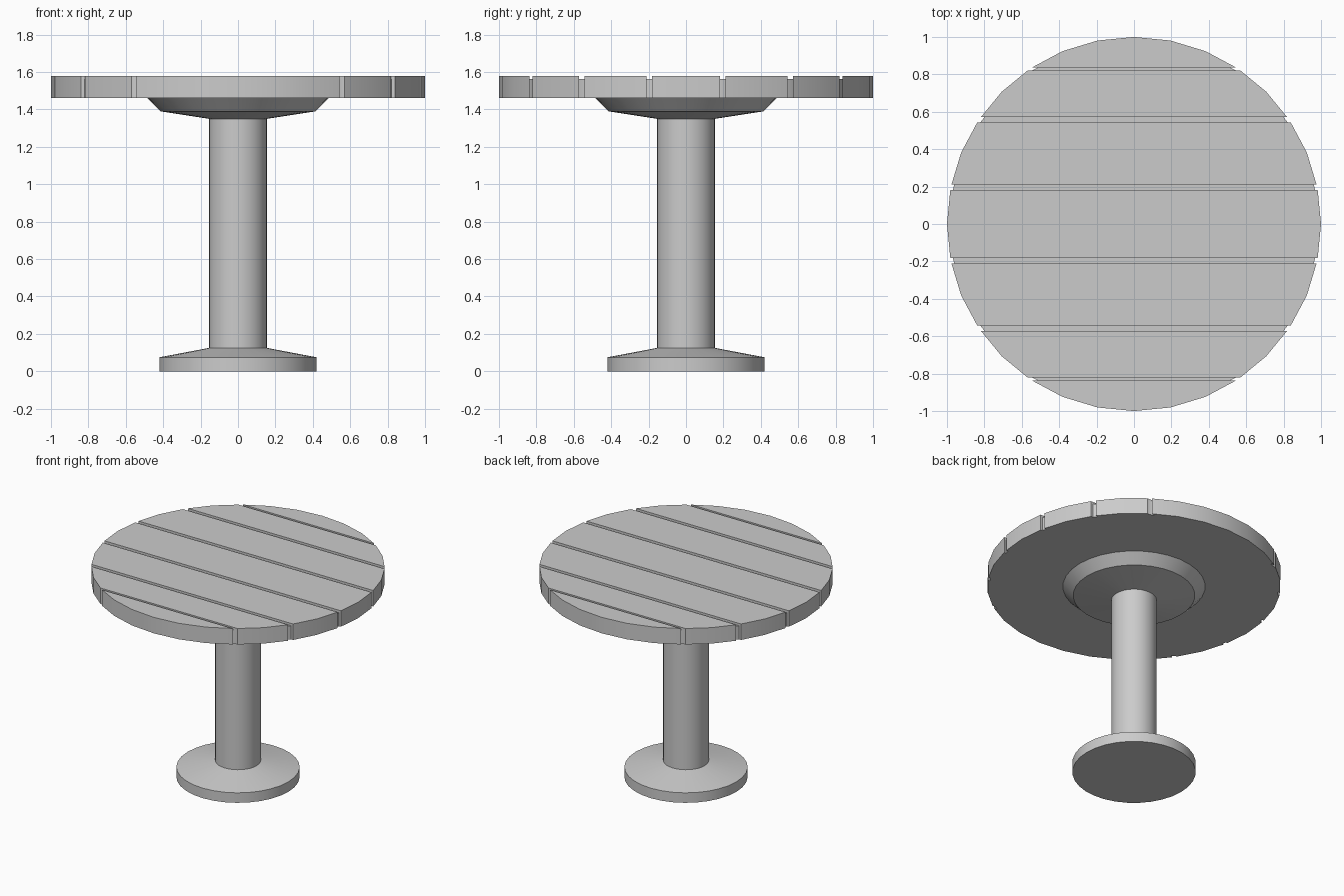
import bpy, bmesh
from math import cos, sin, pi

if "Cube" in bpy.data.objects:
    bpy.data.objects.remove(bpy.data.objects["Cube"])

SIDES = 32
TOP_Z, UNDER_Z, FLOOR_Z = 1.58, 1.46, 1.562


def finish(name, bm):
    bmesh.ops.recalc_face_normals(bm, faces=bm.faces[:])
    me = bpy.data.meshes.new(name)
    bm.to_mesh(me)
    bm.free()
    ob = bpy.data.objects.new(name, me)
    bpy.context.collection.objects.link(ob)
    return ob


def lathe(name, profile, cap_top=True):
    """Closed-bottom revolved shape from (radius, z) points, bottom to top."""
    bm = bmesh.new()
    rings = [[bm.verts.new((r * cos(2 * pi * k / SIDES), r * sin(2 * pi * k / SIDES), z))
              for k in range(SIDES)] for r, z in profile]
    for a, b in zip(rings, rings[1:]):
        for k in range(SIDES):
            n = (k + 1) % SIDES
            bm.faces.new((a[k], a[n], b[n], b[k]))
    bm.faces.new(rings[0][::-1])
    if cap_top:
        bm.faces.new(rings[-1])
    return finish(name, bm)


def subtract(ob, cutter):
    bpy.context.view_layer.objects.active = ob
    mod = ob.modifiers.new("cut", 'BOOLEAN')
    mod.operation, mod.solver, mod.object = 'DIFFERENCE', 'EXACT', cutter
    bpy.ops.object.modifier_apply(modifier=mod.name)


def smooth(ob):
    bpy.ops.object.select_all(action='DESELECT')
    ob.select_set(True)
    bpy.context.view_layer.objects.active = ob
    bpy.ops.object.shade_smooth_by_angle(angle=0.5)


# Pedestal: base plate, column and flared support
pedestal = lathe("pedestal", [(0.42, 0), (0.42, 0.075), (0.155, 0.125), (0.155, 1.35),
                              (0.415, 1.39), (0.485, UNDER_Z)], cap_top=False)

# Round tabletop
tabletop = lathe("tabletop", [(1, UNDER_Z), (1, TOP_Z)])

# Plank gaps, mirrored front and back
bm = bmesh.new()
for y0, y1 in ((0.182, 0.212), (0.543, 0.572), (0.82, 0.838)):
    for s in (-1, 1):
        box = bmesh.ops.create_cube(bm, size=1)["verts"]
        bmesh.ops.scale(bm, verts=box, vec=(2.4, y1 - y0, 0.4))
        bmesh.ops.translate(bm, verts=box, vec=(0, s * (y0 + y1) / 2, 1.55))
gaps = finish("plank_gap_cutter", bm)

# Inset core keeps the gaps shallow on top and at the rim
core = lathe("gap_core_helper", [(0.985, 1.2), (0.985, FLOOR_Z)])
subtract(gaps, core)
subtract(tabletop, gaps)
for helper in (gaps, core):
    bpy.data.objects.remove(helper)

for ob in (pedestal, tabletop):
    smooth(ob)
